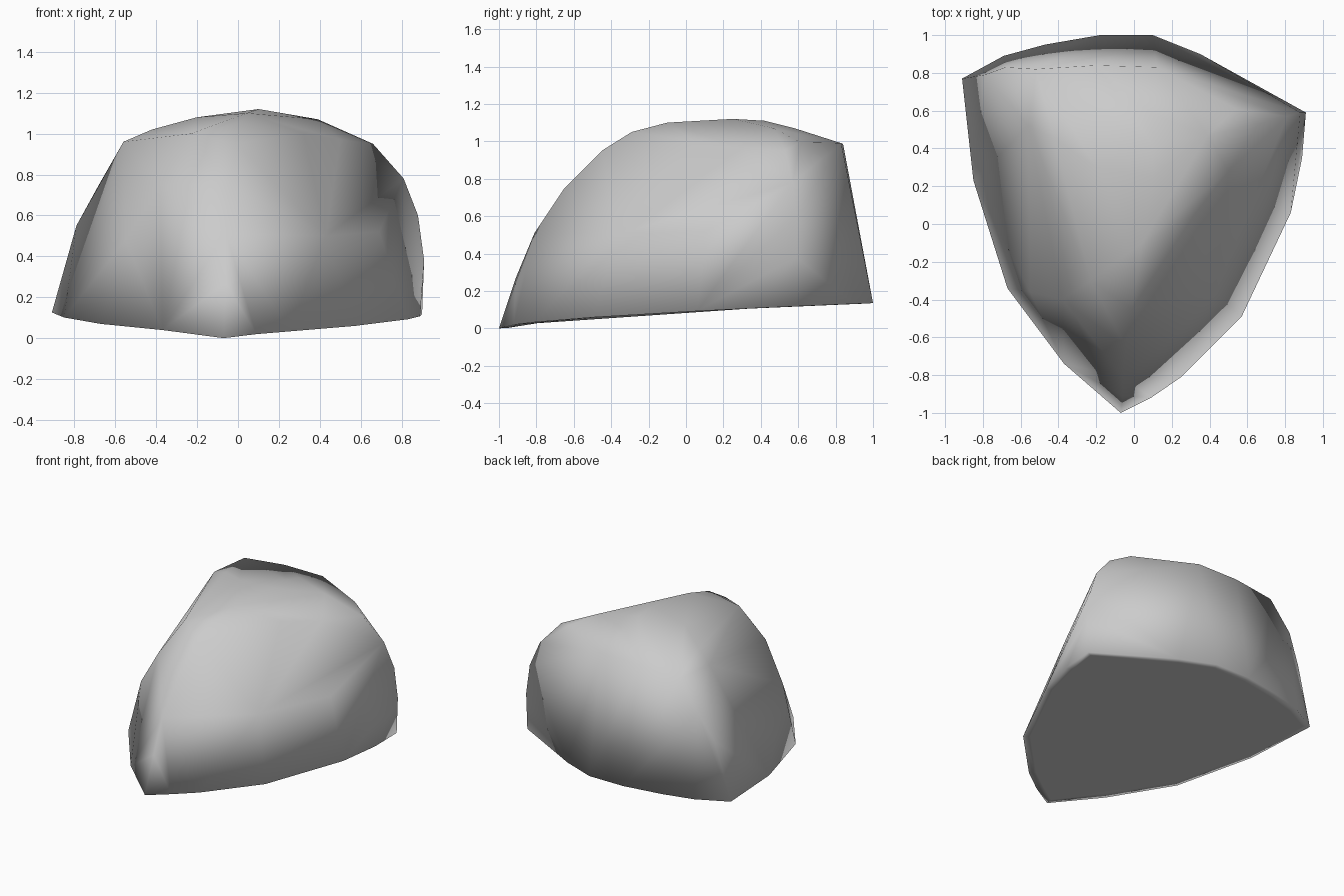
import bpy, bmesh

if "Cube" in bpy.data.objects:
    bpy.data.objects.remove(bpy.data.objects["Cube"])

# Ground outline, counter-clockwise from the front tip
outline = [(-.07, -1), (.09, -.92), (.25, -.81), (.57, -.49), (.83, .06), (.89, .35),
           (.90, .59), (.35, .90), (.10, 1), (-.18, 1), (-.47, .95), (-.69, .89),
           (-.91, .77), (-.85, .23), (-.67, -.34), (-.37, -.74)]
# Ridge running from the front tip up over the crown: (y, z)
front_ridge = [(-.91, .27), (-.81, .51), (-.65, .75), (-.45, .95), (-.29, 1.05),
               (-.10, 1.10), (.25, 1.12), (.42, 1.11), (.58, 1.07)]
# Ridge rising from the right corner
right_ridge = [(.91, .59, .38), (.88, .59, .60), (.81, .57, .78), (.66, .53, .95),
               (.54, .61, .995), (.39, .47, 1.07)]
# Left ridge and blunt shoulder, upper back edge
left_shoulder = [(-.79, .79, .55), (-.68, .83, .75), (-.56, .52, .96), (-.42, .45, 1.02), (-.20, .30, 1.08)]
back_edge = [(.12, .83, .99), (-.20, .84, .985), (-.52, .82, .96)]
# Bulges of the two long flanks
flanks = [(.43, -.37, .50), (.69, .11, .52), (.32, .05, 1.0), (.50, .28, .97),
          (-.55, -.36, .48), (-.38, -.40, .75), (-.23, -.30, 1.0)]

# The underside lifts gently towards the back
points = [(x, y, .135 * ((y + 1) / 2) ** .6) for x, y in outline]
points += [(-.06 + .16 * max(0, min(1, y + .75)), y, z) for y, z in front_ridge]
points += right_ridge + left_shoulder + back_edge + flanks

# Shrink-wrap a skin around the ridges
bm = bmesh.new()
for p in points:
    bm.verts.new(p)
bmesh.ops.convex_hull(bm, input=bm.verts[:])
bmesh.ops.delete(bm, geom=[v for v in bm.verts if not v.link_faces], context='VERTS')
bmesh.ops.recalc_face_normals(bm, faces=bm.faces[:])

# Replace the hull's underside with a gently arched base
under = [f for f in bm.faces if f.normal.z < -.7]
bmesh.ops.delete(bm, geom=under, context='FACES')
rim = [e for e in bm.edges if e.is_boundary]
base = bmesh.ops.contextual_create(bm, geom=rim)["faces"]
bmesh.ops.recalc_face_normals(bm, faces=bm.faces[:])
bmesh.ops.inset_region(bm, faces=base, thickness=.05)

for f in bm.faces:
    f.smooth = True
mesh = bpy.data.meshes.new("boulder")
bm.to_mesh(mesh)
bm.free()
boulder = bpy.data.objects.new("boulder", mesh)
bpy.context.collection.objects.link(boulder)
